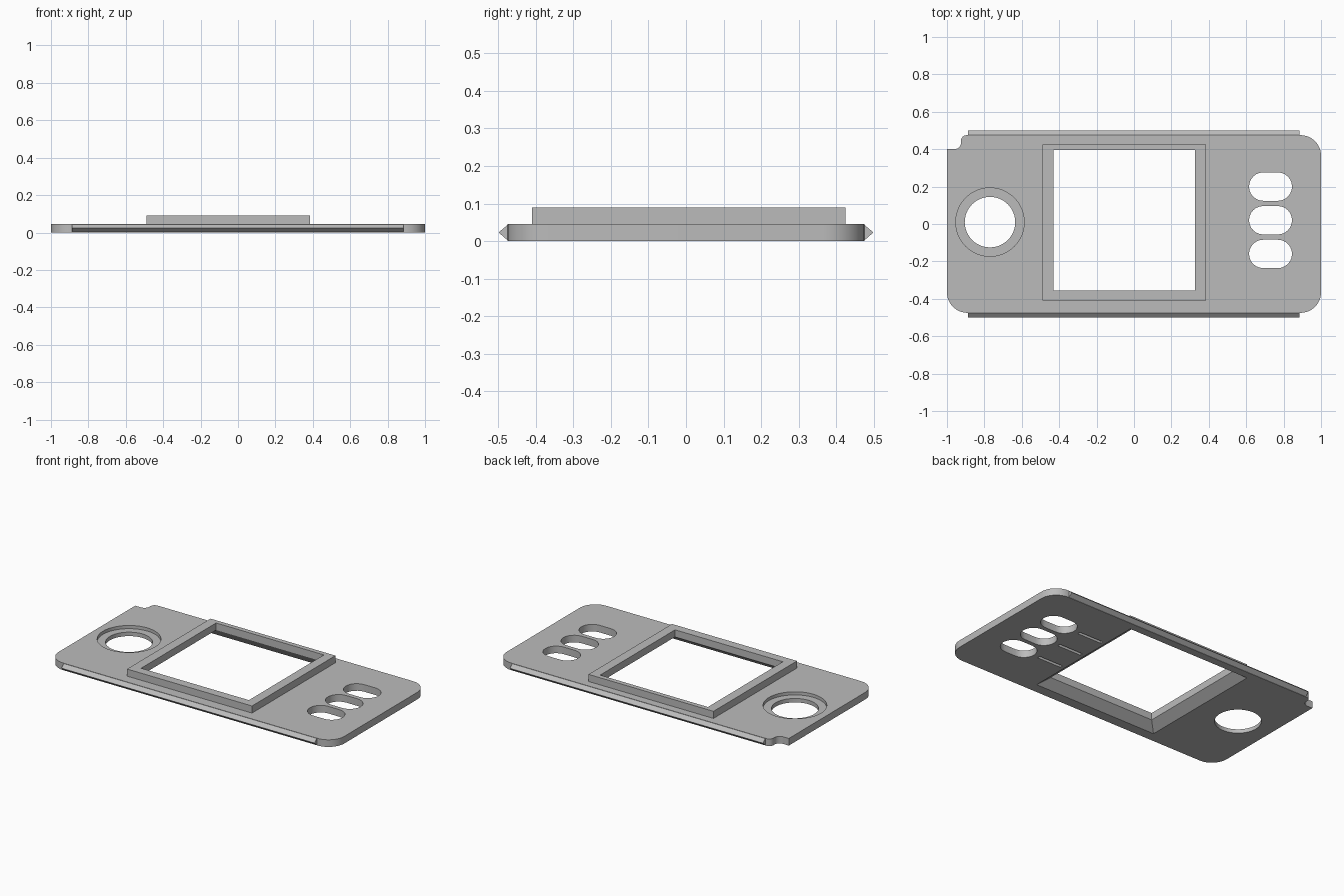
import bpy, bmesh, math

if "Cube" in bpy.data.objects:
    bpy.data.objects.remove(bpy.data.objects["Cube"], do_unlink=True)

T = 0.045          # plate thickness
TOP = 0.09         # top of the raised frame

grey = bpy.data.materials.new("plain_grey")
grey.use_nodes = True
grey.diffuse_color = (0.5, 0.5, 0.5, 1)
grey.node_tree.nodes["Principled BSDF"].inputs["Base Color"].default_value = (0.5, 0.5, 0.5, 1)


def arc(cx, cy, r, a0, a1, n=12):
    """Points along an arc, angles in degrees."""
    steps = [math.radians(a0 + (a1 - a0) * i / n) for i in range(n + 1)]
    return [(cx + r * math.cos(a), cy + r * math.sin(a)) for a in steps]


def rect(x0, x1, y0, y1):
    return [(x0, y0), (x1, y0), (x1, y1), (x0, y1)]


def circle(cx, cy, r):
    return arc(cx, cy, r, 0, 360, 48)[:-1]


def pill(cx, cy, half, r):
    return arc(cx + half - r, cy, r, -90, 90) + arc(cx - half + r, cy, r, 90, 270)


def loft(name, layers):
    """Closed solid through outlines of equal length, each at its own height."""
    bm = bmesh.new()
    rings = [[bm.verts.new((x, y, z)) for x, y in pts] for pts, z in layers]
    for a, b in zip(rings, rings[1:]):
        for i in range(len(a)):
            j = (i + 1) % len(a)
            bm.faces.new((a[i], a[j], b[j], b[i]))
    bm.faces.new(rings[0][::-1])
    bm.faces.new(rings[-1])
    bmesh.ops.recalc_face_normals(bm, faces=bm.faces)
    mesh = bpy.data.meshes.new(name)
    bm.to_mesh(mesh)
    bm.free()
    mesh.materials.append(grey)
    obj = bpy.data.objects.new(name, mesh)
    bpy.context.collection.objects.link(obj)
    return obj


def combine(target, other, operation):
    """Apply a boolean and discard the helper."""
    mod = target.modifiers.new("boolean", "BOOLEAN")
    mod.object, mod.operation, mod.solver = other, operation, "EXACT"
    bpy.context.view_layer.objects.active = target
    bpy.ops.object.modifier_apply(modifier=mod.name)
    bpy.data.objects.remove(other, do_unlink=True)


# Plate with three rounded corners and a notched fourth
R, W, D = 0.11, 1.0, 0.475
outline = (arc(-W + R, -D + R, R, 180, 270) + arc(W - R, -D + R, R, 270, 360)
           + arc(W - R, D - R, R, 0, 90)
           + arc(-0.895, 0.445, 0.03, 90, 180, 6)
           + arc(-0.96, 0.435, 0.035, 0, -90, 6) + [(-W, 0.4)])
plate = loft("face_plate", [(outline, 0), (outline, T)])

# Raised frame around the window
outer = rect(-0.49, 0.385, -0.41, 0.425)
inner = rect(-0.43, 0.325, -0.355, 0.395)
combine(plate, loft("raised_frame", [(outer, 0.02), (outer, TOP)]), "UNION")

# Window opening, flaring out toward the underside
combine(plate, loft("window_cut", [(outer, -0.02), (outer, 0), (inner, T), (inner, 0.2)]), "DIFFERENCE")

# Round hole with a stepped rim
hole, rim = circle(-0.77, 0.01, 0.135), circle(-0.77, 0.01, 0.183)
combine(plate, loft("hole_cut", [(hole, -0.1), (hole, 0.2)]), "DIFFERENCE")
combine(plate, loft("rim_cut", [(rim, 0.025), (rim, 0.2)]), "DIFFERENCE")

# Three button slots, each with a thin groove beside it on the underside
for y in (0.2, 0.02, -0.16):
    slot = pill(0.73, y, 0.115, 0.076)
    combine(plate, loft("slot_cut", [(slot, -0.1), (slot, 0.2)]), "DIFFERENCE")
    groove = rect(0.41, 0.58, y - 0.01, y + 0.01)
    combine(plate, loft("groove_cut", [(groove, -0.1), (groove, 0.02)]), "DIFFERENCE")

# Wedge-shaped rails along the front and back edges
rails = []
for name, s in (("front_rail", -1), ("back_rail", 1)):
    base = rect(-0.888, 0.885, s * 0.47, s * D)
    edge = rect(-0.888, 0.885, s * 0.47, s * 0.499)
    rails.append(loft(name, [(base, 0.002), (edge, 0.023), (base, 0.043)]))

# Smooth curved walls, keep hard edges
bpy.ops.object.select_all(action="DESELECT")
plate.select_set(True)
bpy.context.view_layer.objects.active = plate
bpy.ops.object.shade_smooth_by_angle(angle=math.radians(30))
